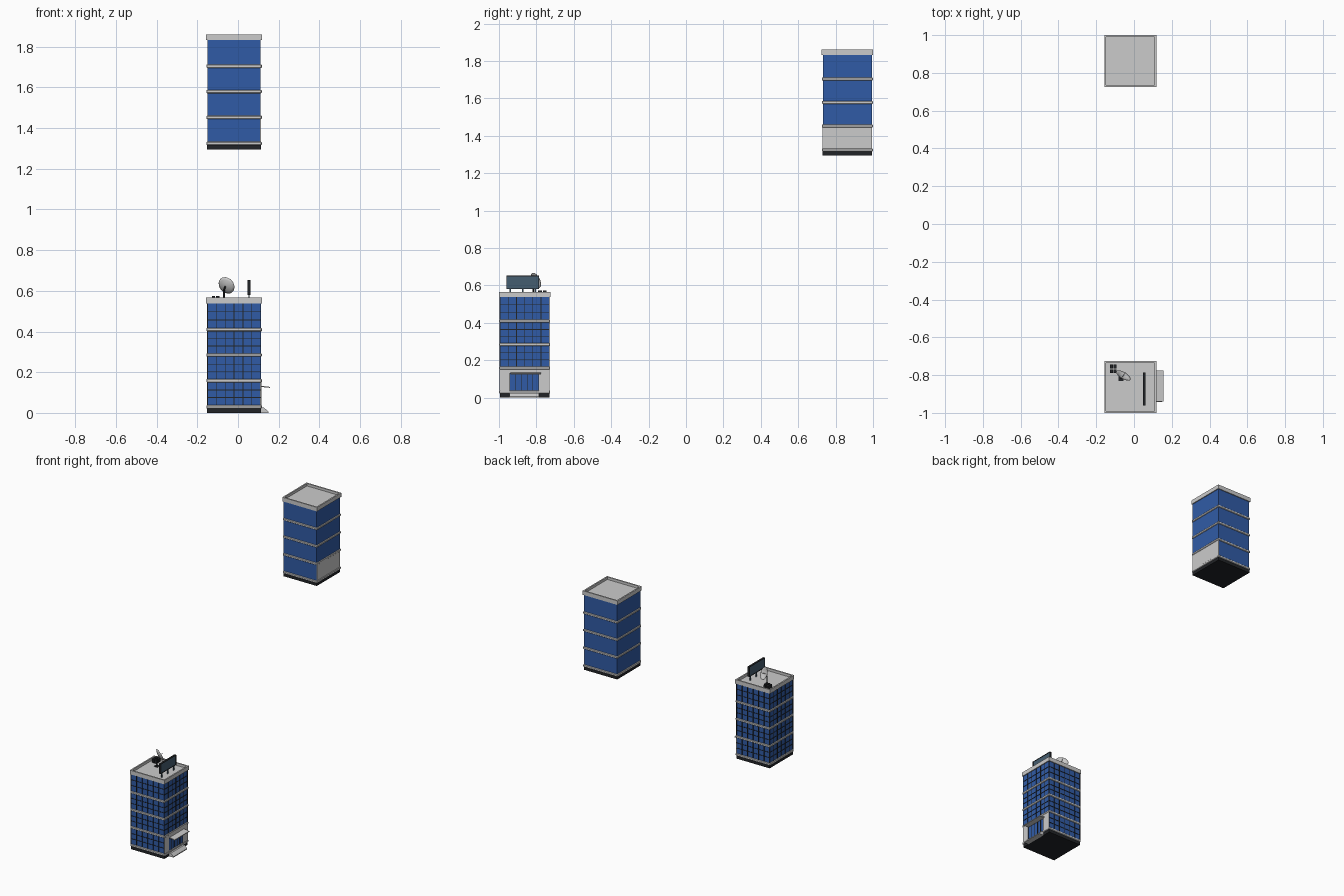
import bpy, bmesh, math
from mathutils import Vector, Matrix

if "Cube" in bpy.data.objects:
    bpy.data.objects.remove(bpy.data.objects["Cube"])

CX, HB, HC = -0.0195, 0.132, 0.1375      # tower centre x, body and cap half-widths
BANDS = (0.030, 0.158, 0.284, 0.409)
CAP0, CAP1 = 0.537, 0.566


def material(name, col):
    m = bpy.data.materials.new(name)
    m.diffuse_color = (*col, 1)
    m.use_nodes = True
    m.node_tree.nodes["Principled BSDF"].inputs["Base Color"].default_value = m.diffuse_color
    return m


BLUE = material("blue_glass", (0.03, 0.105, 0.38))
DARK = material("dark_frame", (0.015, 0.017, 0.02))
SLATE = material("slate_blue", (0.06, 0.11, 0.16))


def finish(name, bm, mat=None):
    bmesh.ops.recalc_face_normals(bm, faces=bm.faces)
    me = bpy.data.meshes.new(name)
    bm.to_mesh(me)
    bm.free()
    ob = bpy.data.objects.new(name, me)
    bpy.context.collection.objects.link(ob)
    if mat:
        me.materials.append(mat)
    return ob


def add_box(bm, lo, hi):
    lo, hi = Vector(lo), Vector(hi)
    m = Matrix.Translation((lo + hi) / 2) @ Matrix.Diagonal((*(hi - lo), 1))
    bmesh.ops.create_cube(bm, size=1, matrix=m)


def boxes(name, items, mat=None):
    bm = bmesh.new()
    for lo, hi in items:
        add_box(bm, lo, hi)
    return finish(name, bm, mat)


def prism(name, xz, y0, y1, mat=None):
    bm = bmesh.new()
    f = bm.faces.new([bm.verts.new((x, y0, z)) for x, z in xz])
    r = bmesh.ops.extrude_face_region(bm, geom=[f])
    vs = [v for v in r["geom"] if isinstance(v, bmesh.types.BMVert)]
    bmesh.ops.translate(bm, verts=vs, vec=(0, y1 - y0, 0))
    return finish(name, bm, mat)


def slab(cy, h, z0, z1):
    return ((CX - h, cy - h, z0), (CX + h, cy + h, z1))


def rod(bm, a, b, r, n=8):
    a, b = Vector(a), Vector(b)
    m = Matrix.Translation((a + b) / 2) @ (b - a).to_track_quat("Z", "Y").to_matrix().to_4x4()
    bmesh.ops.create_cone(bm, cap_ends=True, segments=n, radius1=r, radius2=r,
                          depth=(b - a).length, matrix=m)


def roof_cap(name, cy, z):
    # square slab with a sunken roof deck
    bm = bmesh.new()
    add_box(bm, *slab(cy, HC, z + CAP0, z + CAP1))
    top = max(bm.faces, key=lambda f: f.calc_center_median().z)
    bmesh.ops.inset_region(bm, faces=[top], thickness=0.014)
    r = bmesh.ops.extrude_face_region(bm, geom=[top])
    vs = [v for v in r["geom"] if isinstance(v, bmesh.types.BMVert)]
    bmesh.ops.translate(bm, verts=vs, vec=(0, 0, -0.018))
    if top.is_valid:
        bmesh.ops.delete(bm, geom=[top], context="FACES_ONLY")
    finish(name, bm)


def tower(tag, cy, z):
    boxes(tag + "_plinth", [slab(cy, HB, z, z + 0.022)], DARK)
    boxes(tag + "_glass_body", [slab(cy, HB - 0.001, z + 0.022, z + CAP0)], BLUE)
    for i, b in enumerate(BANDS):
        ob = boxes(f"{tag}_floor_band_{i}", [slab(cy, HC - 0.001, z + b - 0.008, z + b + 0.008)])
        bev = ob.modifiers.new("bevel", "BEVEL")
        bev.width, bev.segments = 0.003, 1
    roof_cap(tag + "_roof_cap", cy, z)


YA, YB, ZB = -0.8625, 0.8625, 1.295
tower("detailed_tower", YA, 0)
tower("plain_tower", YB, ZB)

# grey ground floor wall on the right side of each tower
XW = CX + HB
boxes("plain_ground_wall", [((XW - 0.004, YB - HB, ZB + 0.022), (XW + 0.001, YB + HB, ZB + 0.158))])
D0, D1, DZ = -0.943, -0.787, 0.132
boxes("entrance_wall", [
    ((XW - 0.004, YA - HB, 0.022), (XW + 0.003, D0, 0.158)),
    ((XW - 0.004, D1, 0.022), (XW + 0.003, YA + HB, 0.158)),
    ((XW - 0.004, D0, DZ), (XW + 0.003, D1, 0.158))])

# window grid: 6 columns and 3 rows per floor on each side
levels = list(BANDS) + [CAP0 + 0.008]
bm = bmesh.new()
for side in range(4):
    part = bmesh.new()
    first = 1 if side == 1 else 0
    out = HB + 0.0015
    for lo, hi in list(zip(levels, levels[1:]))[first:]:
        z0, z1 = lo + 0.008, hi - 0.008
        for c in range(7):
            x = -HB + 0.001 + c * (2 * HB - 0.002) / 6
            add_box(part, (x - 0.0017, -out, z0), (x + 0.0017, -HB + 0.003, z1))
        for r in range(1, 3):
            zz = z0 + r * (z1 - z0) / 3
            add_box(part, (-HB, -out, zz - 0.0017), (HB, -HB + 0.003, zz + 0.0017))
    part.transform(Matrix.Translation((CX, YA, 0)) @ Matrix.Rotation(side * math.pi / 2, 4, "Z"))
    tmp = bpy.data.meshes.new("tmp")
    part.to_mesh(tmp)
    part.free()
    bm.from_mesh(tmp)
    bpy.data.meshes.remove(tmp)
finish("window_bars", bm, DARK)

# entrance: door frame bars, canopy and sloped step
bars = [((XW - 0.004, D0 + i * (D1 - D0) / 5 - 0.0015, 0.03),
         (XW + 0.002, D0 + i * (D1 - D0) / 5 + 0.0015, DZ)) for i in range(6)]
bars.append(((XW - 0.004, D0, DZ - 0.004), (XW + 0.002, D1, DZ)))
boxes("door_frame", bars, DARK)
prism("entrance_canopy", [(XW - 0.002, 0.128), (0.157, 0.123), (0.157, 0.128), (XW - 0.002, 0.134)],
      D0 + 0.004, D1 + 0.012)
prism("entrance_step", [(XW - 0.002, 0), (0.149, 0), (0.149, 0.006), (0.128, 0.026), (XW - 0.002, 0.026)],
      D0, D1)

# roof sign: blank panel, dark rim and posts
S0, S1, SX = -0.960, -0.785, 0.054
boxes("sign_panel", [((SX - 0.005, S0 + 0.003, 0.583), (SX + 0.005, S1 - 0.003, 0.649))], SLATE)
boxes("sign_rim", [
    ((SX - 0.007, S0, 0.580), (SX + 0.007, S0 + 0.004, 0.652)),
    ((SX - 0.007, S1 - 0.004, 0.580), (SX + 0.007, S1, 0.652)),
    ((SX - 0.007, S0, 0.580), (SX + 0.007, S1, 0.584)),
    ((SX - 0.007, S0, 0.648), (SX + 0.007, S1, 0.652))], DARK)
boxes("sign_posts", [((SX - 0.003, y - 0.004, 0.546), (SX + 0.003, y + 0.004, 0.584))
                     for y in (-0.94, -0.872, -0.805)], SLATE)

# satellite dish: shallow bowl on a post with a feed arm
R, n = 0.044, 20
bm = bmesh.new()
rings = []
for k in range(1, 5):
    r = R * k / 4
    rings.append([bm.verts.new((r * math.cos(2 * math.pi * i / n), r * math.sin(2 * math.pi * i / n),
                                0.012 * (k / 4) ** 2)) for i in range(n)])
mid = bm.verts.new((0, 0, 0))
for i in range(n):
    j = (i + 1) % n
    bm.faces.new((mid, rings[0][i], rings[0][j]))
    for a, b in zip(rings, rings[1:]):
        bm.faces.new((a[i], b[i], b[j], a[j]))
nrm = Vector((0.47, 0.79, 0.40)).normalized()
centre = Vector((-0.062, -0.812, 0.622))
bm.transform(Matrix.Translation(centre) @ nrm.to_track_quat("Z", "Y").to_matrix().to_4x4())
dish = finish("dish_bowl", bm)
sol = dish.modifiers.new("thickness", "SOLIDIFY")
sol.thickness = 0.002
for p in dish.data.polygons:
    p.use_smooth = True

bm = bmesh.new()
rod(bm, (-0.069, -0.818, 0.546), (-0.069, -0.818, 0.606), 0.004)
rod(bm, (-0.069, -0.818, 0.604), centre, 0.004)
add_box(bm, (-0.083, -0.832, 0.546), (-0.055, -0.804, 0.552))
finish("dish_post", bm, DARK)
bm = bmesh.new()
rod(bm, centre, centre + nrm * 0.035, 0.0015, 6)
finish("dish_feed_arm", bm)

# small rooftop equipment boxes
boxes("roof_units", [((x, y, 0.546), (x + 0.016, y + 0.02, 0.574))
                     for x in (-0.128, -0.108) for y in (-0.79, -0.765)], DARK)
